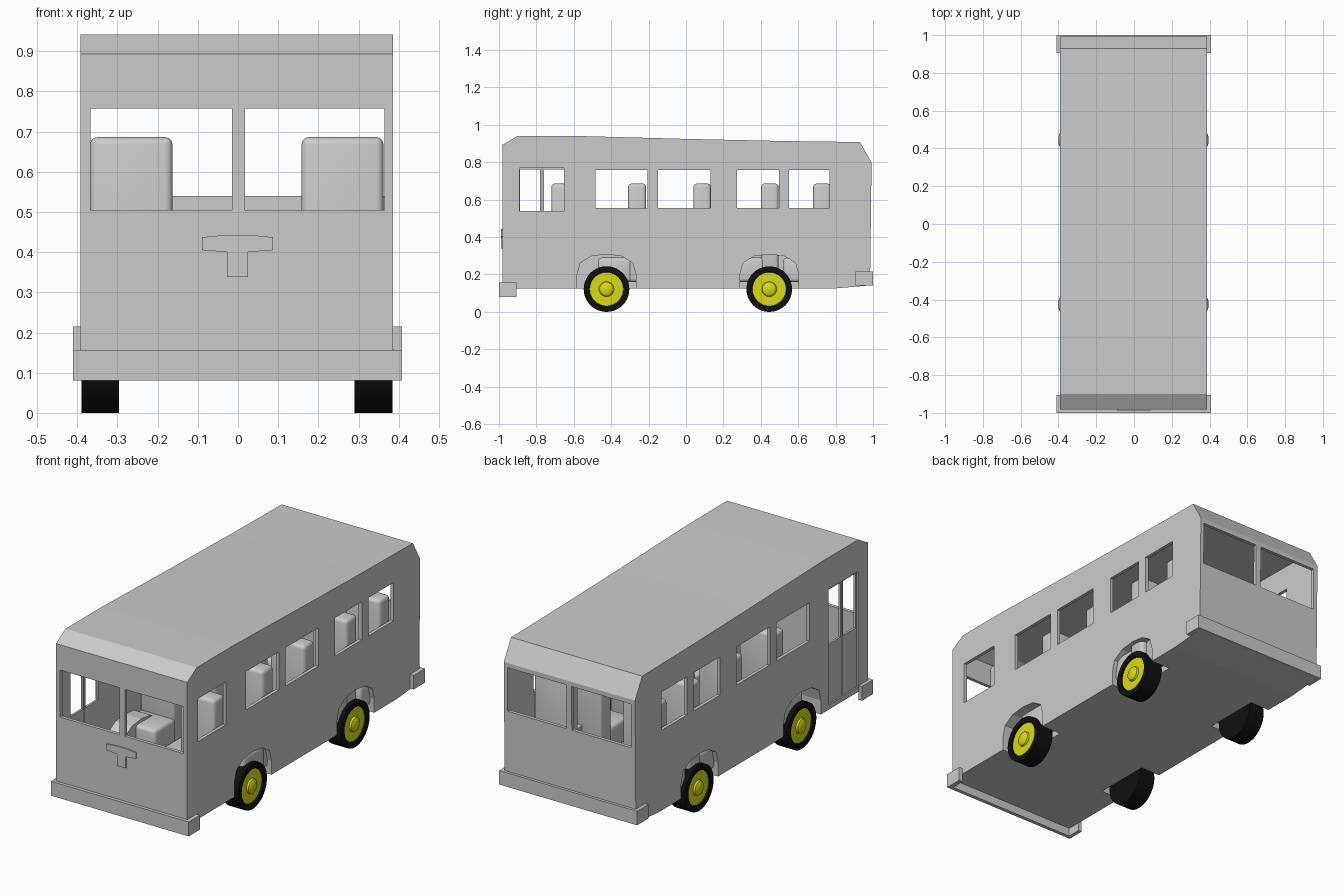
import bpy, bmesh, math
from mathutils import Vector

if "Cube" in bpy.data.objects:
    bpy.data.objects.remove(bpy.data.objects["Cube"])


def mesh_object(name, bm, mat=None):
    bmesh.ops.recalc_face_normals(bm, faces=bm.faces[:])
    me = bpy.data.meshes.new(name)
    bm.to_mesh(me)
    bm.free()
    ob = bpy.data.objects.new(name, me)
    bpy.context.collection.objects.link(ob)
    if mat:
        me.materials.append(mat)
    return ob


def prism(name, pts, a, b, axis='X'):
    """Extrude a closed profile: (y, z) along x, (x, z) along y or (x, y) along z."""
    place = {'X': lambda p, t: (t, p[0], p[1]),
             'Y': lambda p, t: (p[0], t, p[1]),
             'Z': lambda p, t: (p[0], p[1], t)}[axis]
    bm = bmesh.new()
    face = bm.faces.new([bm.verts.new(place(p, a)) for p in pts])
    ext = bmesh.ops.extrude_face_region(bm, geom=[face])
    verts = [v for v in ext['geom'] if isinstance(v, bmesh.types.BMVert)]
    bmesh.ops.translate(bm, verts=verts, vec=Vector(place((0, 0), b - a)))
    return mesh_object(name, bm)


def box(name, x0, x1, y0, y1, z0, z1, bevel=0):
    ob = prism(name, [(x0, y0), (x1, y0), (x1, y1), (x0, y1)], z0, z1, 'Z')
    if bevel:
        m = ob.modifiers.new('round', 'BEVEL')
        m.width, m.segments = bevel, 3
        bpy.context.view_layer.objects.active = ob
        bpy.ops.object.modifier_apply(modifier='round')
        for p in ob.data.polygons:
            p.use_smooth = True
        ob.data.set_sharp_from_angle(angle=math.radians(40))
    return ob


def cut(ob, cutter):
    m = ob.modifiers.new('cut', 'BOOLEAN')
    m.operation, m.solver, m.object = 'DIFFERENCE', 'EXACT', cutter
    bpy.context.view_layer.objects.active = ob
    bpy.ops.object.modifier_apply(modifier='cut')
    bpy.data.objects.remove(cutter)


def material(name, color):
    m = bpy.data.materials.new(name)
    m.diffuse_color = color
    m.use_nodes = True
    m.node_tree.nodes["Principled BSDF"].inputs["Base Color"].default_value = m.diffuse_color
    return m


black = material('rubber', (0.005, 0.005, 0.005, 1))
yellow = material('yellow_paint', (0.7, 0.7, 0.01, 1))

XL, XR, T = -0.392, 0.386, 0.018

# hollow body shell
outer = [(-0.982, 0.125), (-0.982, 0.893), (-0.9, 0.941), (-0.6, 0.941), (0, 0.925),
         (0.5, 0.914), (0.93, 0.908), (0.992, 0.80), (0.984, 0.142), (0.79, 0.125)]
inner = [(-0.964, 0.143), (-0.964, 0.882), (-0.895, 0.923), (-0.6, 0.923), (0, 0.907),
         (0.5, 0.896), (0.92, 0.89), (0.974, 0.795), (0.966, 0.158), (0.79, 0.143)]
body = prism('body', outer, XL, XR)
cut(body, prism('cavity', inner, XL + T, XR - T))

# side windows, driver window and door opening
for y0, y1 in [(-0.485, -0.205), (-0.15, 0.132), (0.272, 0.497), (0.552, 0.766)]:
    cut(body, box('cutter', -0.5, 0.5, y0, y1, 0.555, 0.76))
cut(body, box('cutter', 0.3, 0.5, -0.89, -0.652, 0.54, 0.77))
cut(body, box('cutter', -0.5, -0.3, -0.895, -0.645, 0.15, 0.77))

# windscreen and rear window panes
for x0, x1 in [(-0.367, -0.015), (0.017, 0.365)]:
    cut(body, box('cutter', x0, x1, -1.1, -0.9, 0.505, 0.757))
    cut(body, box('cutter', x0, x1, 0.9, 1.1, 0.54, 0.775))

# wheel arches: cut through the walls, lined by wells
WHEELS = [-0.425, 0.445]
arch = [(-0.157, 0.1), (-0.157, 0.2), (-0.14, 0.262), (-0.08, 0.298), (0, 0.308),
        (0.08, 0.298), (0.14, 0.262), (0.157, 0.2), (0.157, 0.1)]
for yc in WHEELS:
    pts = [(yc + y, z) for y, z in arch]
    lining = [(y, max(z, 0.126)) for y, z in pts]
    for side, xo, xi in [('right', XR, 0.27), ('left', XL, -0.276)]:
        cut(body, prism('cutter', pts, xi, xo * 1.2))
        bm = bmesh.new()
        rim = [bm.verts.new((xo, y, z)) for y, z in lining]
        back = [bm.verts.new((xi, y, z)) for y, z in lining]
        for i in range(len(rim) - 1):
            bm.faces.new((rim[i], rim[i + 1], back[i + 1], back[i]))
        bm.faces.new(back)
        mesh_object(side + '_wheel_well', bm)


# wheels: lathed tyre and hub profiles given as (radius, distance outwards)
def lathe(name, profile, xo, direction, yc, mat, n=40):
    bm = bmesh.new()
    rings = []
    for r, d in profile:
        rings.append([bm.verts.new((xo + direction * d, yc + r * math.cos(2 * math.pi * i / n),
                                    0.122 + r * math.sin(2 * math.pi * i / n))) for i in range(n)])
    for a, b in zip(rings, rings[1:]):
        for i in range(n):
            j = (i + 1) % n
            bm.faces.new((a[i], a[j], b[j], b[i]))
    bm.faces.new(rings[0])
    bm.faces.new(rings[-1])
    ob = mesh_object(name, bm, mat)
    for p in ob.data.polygons:
        p.use_smooth = True
    ob.data.set_sharp_from_angle(angle=math.radians(35))


tyre = [(0.09, -0.094), (0.122, -0.094), (0.122, 0), (0.092, 0), (0.09, -0.012)]
hub = [(0.09, -0.03), (0.09, -0.008), (0.04, -0.008), (0.037, 0.002), (0.026, 0.008), (0.01, 0.011)]
for yc in WHEELS:
    for side, xo, d in [('right', 0.384, 1), ('left', -0.39, -1)]:
        lathe(side + '_tyre', tyre, xo, d, yc, black)
        lathe(side + '_hub', hub, xo, d, yc, yellow)

# wrap-around bumpers, U-shaped from above
for name, s, z0, z1 in [('front_bumper', -1, 0.08, 0.157), ('rear_bumper', 1, 0.14, 0.215)]:
    u = [(-0.41, 0.905), (-0.41, 1.0), (0.408, 1.0), (0.408, 0.905),
         (0.384, 0.905), (0.384, 0.98), (-0.39, 0.98), (-0.39, 0.905)]
    prism(name, [(x, s * y) for x, y in u], z0, z1, 'Z')

# raised T-shaped panel on the nose
tee = [(-0.09, 0.405), (-0.09, 0.437), (-0.03, 0.443), (0.03, 0.443), (0.087, 0.437),
       (0.087, 0.405), (0.025, 0.4), (0.025, 0.338), (-0.027, 0.338), (-0.027, 0.4)]
prism('front_trim', tee, -0.988, -0.975, 'Y')

# folding door: two leaves with open upper halves
for i, (y0, y1) in enumerate([(-0.895, -0.772), (-0.768, -0.645)]):
    leaf = box('door_leaf', XL + 0.008, XL + 0.02, y0, y1, 0.14, 0.77)
    cut(leaf, box('cutter', -0.5, -0.3, y0 + 0.008, y1 - 0.008, 0.47, 0.762))

# seats: padded back and cushion
def seat(x0, x1, y0, y1):
    box('seat_back', x0, x1, y0, y1, 0.16, 0.686, 0.018)
    box('seat_cushion', x0, x1, y0 - 0.16, y0 + 0.02, 0.16, 0.29, 0.018)


for y0, y1 in [(-0.31, -0.213), (0.04, 0.133), (0.4, 0.495), (0.68, 0.775)]:
    seat(-0.368, -0.163, y0, y1)
    seat(0.158, 0.362, y0, y1)
seat(0.158, 0.362, -0.72, -0.625)
